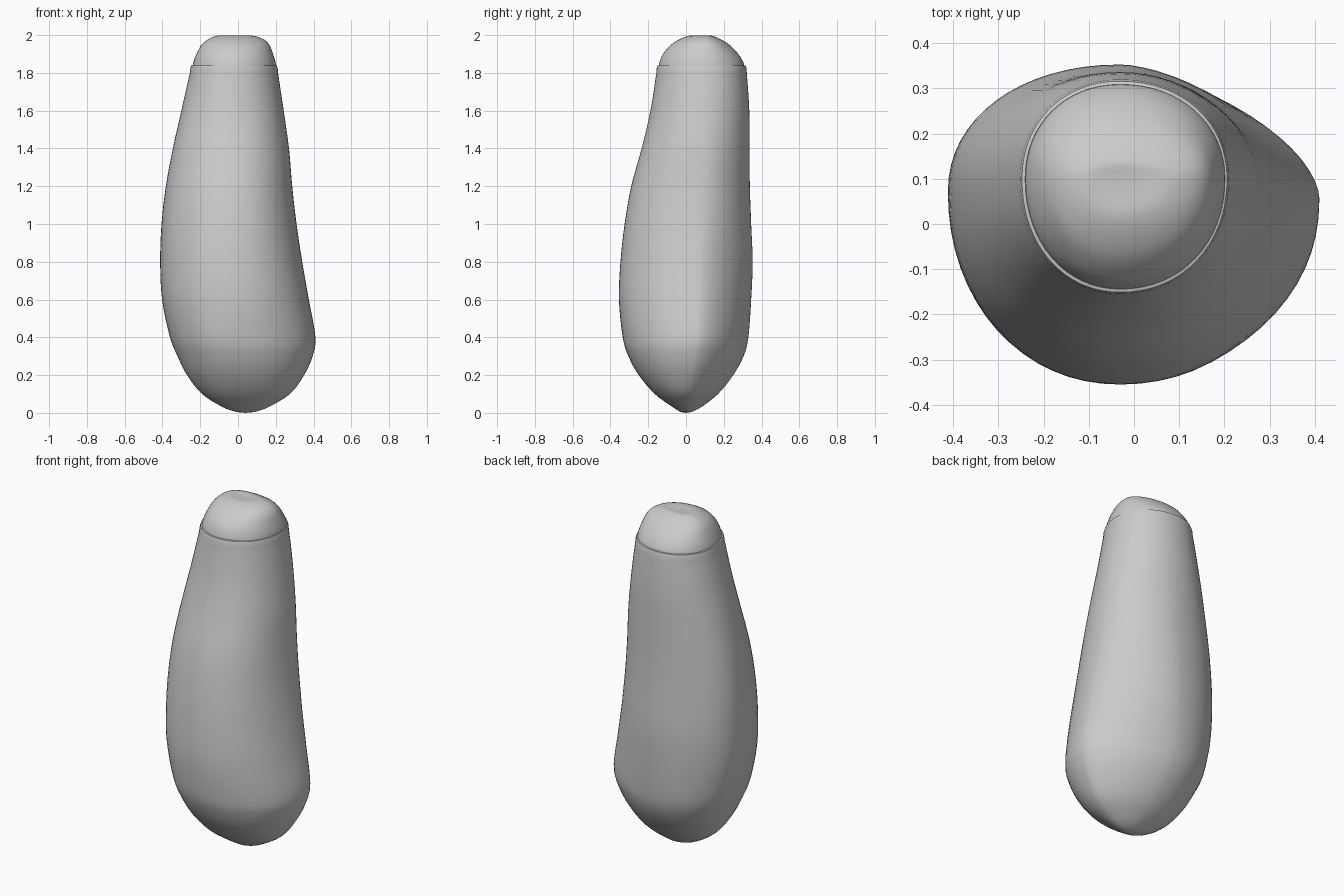
import bpy, bmesh, math
from mathutils import Vector

default = bpy.data.objects.get("Cube")
if default:
    bpy.data.objects.remove(default, do_unlink=True)

grey = bpy.data.materials.new("plain grey")
grey.use_nodes = True
grey.diffuse_color = (0.6, 0.6, 0.6, 1)
grey.node_tree.nodes["Principled BSDF"].inputs["Base Color"].default_value = grey.diffuse_color

SIDES = 64
STEPS = 4


def lerp_clamped(z, z0, z1, a, b):
    t = min(max((z - z0) / (z1 - z0), 0), 1)
    return a + (b - a) * t


def section(z, left, right, front, back):
    """Ring made of four unequal rounded quadrants, flatter at the back left."""
    cx = lerp_clamped(z, 0, 0.4, 0.04, -0.03)
    cy = lerp_clamped(z, 0, 0.4, 0, 0.06) + lerp_clamped(z, 0.4, 1.8, 0, 0.04)
    flat = lerp_clamped(z, 0.8, 1.7, 1.65, 2.1)
    points = []
    for i in range(SIDES):
        a = math.tau * i / SIDES
        c, s = math.cos(a), math.sin(a)
        power = flat if c > 0 and s > 0 else 2.1
        rx = right - cx if c > 0 else cx - left
        ry = back - cy if s > 0 else cy - front
        x = cx + math.copysign(abs(c) ** (2 / power), c) * rx
        y = cy + math.copysign(abs(s) ** (2 / power), s) * ry
        points.append((x, y, z))
    return points


def smooth_stations(stations):
    """Catmull-Rom spline through the stations."""
    pts = [Vector(s) for s in stations]
    out = []
    for i in range(len(pts) - 1):
        p, q = pts[i], pts[i + 1]
        before = pts[max(i - 1, 0)]
        after = pts[min(i + 2, len(pts) - 1)]
        for k in range(STEPS):
            t = k / STEPS
            out.append(0.5 * (2 * p + (q - before) * t
                              + (2 * before - 5 * p + 4 * q - after) * t * t
                              + (3 * p - before - 3 * q + after) * t ** 3))
    out.append(pts[-1])
    return out


def loft(name, rings, tip, tip_first):
    bm = bmesh.new()
    loops = [[bm.verts.new(p) for p in ring] for ring in rings]
    for low, high in zip(loops, loops[1:]):
        for i in range(SIDES):
            j = (i + 1) % SIDES
            bm.faces.new((low[i], low[j], high[j], high[i]))
    end = bm.verts.new(tip)
    loop = loops[0] if tip_first else loops[-1]
    for i in range(SIDES):
        a, b = loop[i], loop[(i + 1) % SIDES]
        bm.faces.new((b, a, end) if tip_first else (a, b, end))
    mesh = bpy.data.meshes.new(name)
    bm.to_mesh(mesh)
    bm.free()
    mesh.materials.append(grey)
    obj = bpy.data.objects.new(name, mesh)
    bpy.context.collection.objects.link(obj)
    bpy.ops.object.select_all(action='DESELECT')
    obj.select_set(True)
    bpy.context.view_layer.objects.active = obj
    bpy.ops.object.shade_smooth_by_angle(angle=math.radians(40))
    return obj


# Body: height, then extents to -x, +x, front and back
body = [
    (.005, -.01, .09, -.03, .03),
    (.03, -.08, .16, -.07, .08),
    (.1, -.19, .275, -.165, .17),
    (.2, -.27, .35, -.25, .25),
    (.3, -.32, .395, -.305, .305),
    (.4, -.36, .41, -.335, .33),
    (.6, -.402, .375, -.355, .345),
    (.8, -.412, .34, -.347, .353),
    (1, -.405, .31, -.325, .345),
    (1.2, -.382, .287, -.29, .338),
    (1.4, -.345, .27, -.235, .336),
    (1.6, -.3, .242, -.188, .335),
    (1.8, -.255, .212, -.157, .322),
]
body_rings = [section(*s) for s in smooth_stations(body)]
# Rolled lip at the top of the body
for z, inset in ((1.825, .001), (1.838, .005), (1.84, .012), (1.832, .018)):
    body_rings.append(section(z, -.253 + inset, .211 - inset, -.156 + inset, .321 - inset))
loft("body", body_rings, (.04, 0, 0), True)

# Rounded cap with a shallow dimple on top
cap = [
    (1.81, -.242, .202, -.146, .31),
    (1.85, -.238, .2, -.142, .306),
    (1.9, -.22, .186, -.122, .277),
    (1.95, -.192, .165, -.078, .228),
    (1.98, -.155, .132, -.03, .18),
    (1.996, -.115, .085, .015, .14),
    (1.997, -.08, .04, .05, .12),
]
loft("cap", [section(*s) for s in smooth_stations(cap)], (-.03, .09, 1.992), False)
